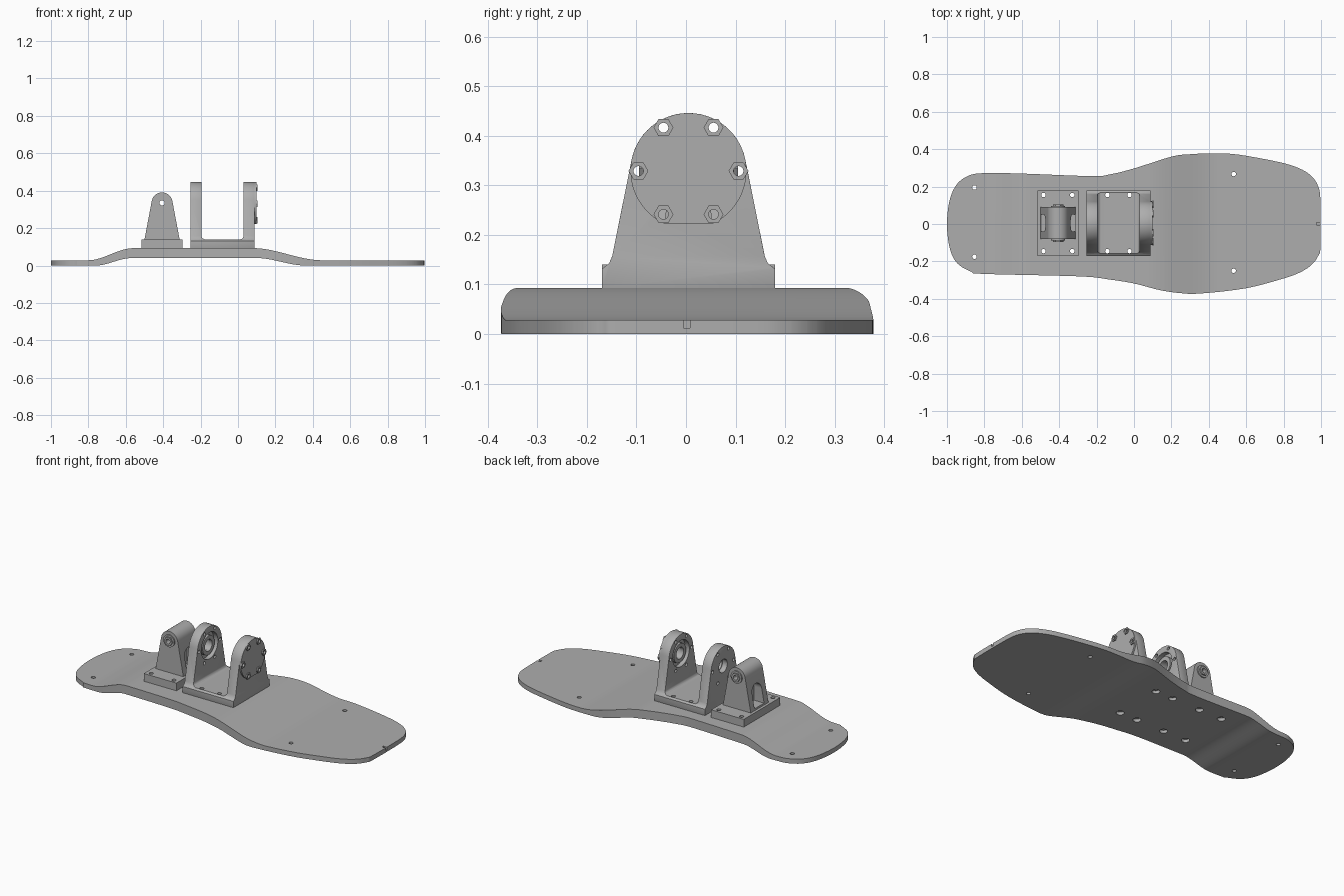
import bpy, bmesh
from math import sin, cos, pi, radians
from mathutils import Vector

old = bpy.data.objects.get("Cube")
if old:
    bpy.data.objects.remove(old, do_unlink=True)

grey = bpy.data.materials.new("plain grey")
grey.use_nodes = True
colour = (0.42, 0.42, 0.42, 1)
grey.diffuse_color = colour
grey.node_tree.nodes["Principled BSDF"].inputs["Base Color"].default_value = colour


# ---- helpers ----
def arc(cx, cy, r, start, end, n):
    angles = [radians(start + (end - start) * i / n) for i in range(n + 1)]
    return [(cx + r * cos(a), cy + r * sin(a)) for a in angles]


def circle(cx, cy, r, n=32):
    return arc(cx, cy, r, 0, 360, n)[:-1]


def rect(left, right, low, high):
    return [(left, low), (right, low), (right, high), (left, high)]


def prism(name, outline, axis, lo, hi):
    """Extrude a flat outline along the named axis."""
    place = {"x": lambda u, v, w: (w, u, v),
             "y": lambda u, v, w: (u, w, v),
             "z": lambda u, v, w: (u, v, w)}[axis]
    bm = bmesh.new()
    face = bm.faces.new([bm.verts.new(place(u, v, lo)) for u, v in outline])
    extruded = bmesh.ops.extrude_face_region(bm, geom=[face], use_keep_orig=True)
    moved = [g for g in extruded["geom"] if isinstance(g, bmesh.types.BMVert)]
    bmesh.ops.translate(bm, verts=moved, vec=Vector(place(0, 0, hi - lo)))
    bmesh.ops.recalc_face_normals(bm, faces=bm.faces)
    mesh = bpy.data.meshes.new(name)
    bm.to_mesh(mesh)
    bm.free()
    mesh.materials.append(grey)
    obj = bpy.data.objects.new(name, mesh)
    bpy.context.collection.objects.link(obj)
    return obj


def activate(obj):
    bpy.ops.object.select_all(action="DESELECT")
    obj.select_set(True)
    bpy.context.view_layer.objects.active = obj


def combine(obj, outline, axis, lo, hi, operation="DIFFERENCE"):
    """Cut, join or intersect the object with an extruded outline."""
    tool = prism("helper", outline, axis, lo, hi)
    tool.hide_render = True
    mod = obj.modifiers.new("shape", "BOOLEAN")
    mod.operation, mod.solver, mod.object = operation, "EXACT", tool
    activate(obj)
    bpy.ops.object.modifier_apply(modifier=mod.name)
    bpy.data.objects.remove(tool, do_unlink=True)


def smooth(obj):
    activate(obj)
    bpy.ops.object.shade_smooth_by_angle(angle=radians(30))


def closed_spline(points, steps=5):
    result = []
    n = len(points)
    for i in range(n):
        a, b, c, d = (Vector(points[(i + k) % n]) for k in (-1, 0, 1, 2))
        for s in range(steps):
            t = s / steps
            p = b + (c - a) * t / 2 + (a * 2 - b * 5 + c * 4 - d) * t**2 / 2
            p += (b * 3 - a - c * 3 + d) * t**3 / 2
            result.append((p.x, p.y))
    return result


def ease(x, start, end):
    t = min(max((x - start) / (end - start), 0), 1)
    return t * t * (3 - 2 * t)


# ---- deck: plan outline intersected with the raised side profile ----
plan = [(-1, 0), (-.985, .13), (-.945, .215), (-.88, .26), (-.8, .272), (-.61, .27),
        (-.23, .256), (-.13, .265), (0, .297), (.2, .36), (.3, .373), (.435, .378),
        (.565, .37), (.78, .33), (.885, .297), (.95, .255), (.985, .2), (.997, .12),
        (.997, -.12), (.985, -.17), (.95, -.218), (.885, -.26), (.78, -.297),
        (.59, -.345), (.35, -.372), (.243, -.369), (.136, -.353), (0, -.318),
        (-.13, -.297), (-.29, -.28), (-.8, -.267), (-.87, -.255), (-.945, -.21),
        (-.985, -.13)]
xs = [-1.1 + i * .02 for i in range(111)]
top = [(x, .028 + .065 * ease(x, -.8, -.56) * (1 - ease(x, .08, .45))) for x in xs]
bottom = [(x, .04 * ease(x, -.76, -.57) * (1 - ease(x, .1, .36))) for x in xs]
deck = prism("deck", closed_spline(plan), "z", -.1, .2)
combine(deck, bottom + top[::-1], "y", -.5, .5, "INTERSECT")
combine(deck, rect(.975, 1.1, -.005, .008), "z", .012, .1)
for x, y in [(-.853, .195), (-.853, -.175), (.533, .267), (.533, -.25)]:
    combine(deck, circle(x, y, .012, 20), "z", -.1, .2)

# mounting holes shared by the deck and the two brackets
MID = .005
post_holes = [(x, MID + s * .15) for x in (-.484, -.33) for s in (-1, 1)]
fork_holes = [(x, MID + s * .15) for x in (-.142, -.024) for s in (-1, 1)]
for x, y in post_holes + fork_holes:
    combine(deck, circle(x, y, .012, 20), "z", -.1, .2)
    combine(deck, circle(x, y, .022, 20), "z", -.1, .058)
smooth(deck)

# ---- fork bracket: flanged profile with a gap between two cheeks ----
CZ = .329
R = .117
side = [(.175, .092), (.175, .131), (.17, .135), (.16, .143), (.154, .157)]
outline = ([(MID + y, z) for y, z in side] + arc(MID, CZ, R, 10.5, 169.5, 28)
           + [(MID - y, z) for y, z in reversed(side)])
fork = prism("fork_bracket", outline, "x", -.254, .088)
gap = (arc(-.175, .16, .02, 180, 270, 6) + arc(.01, .16, .02, 270, 360, 6)
       + [(.03, .6), (-.195, .6)])
combine(fork, gap, "y", -.4, .4)
bevel = fork.modifiers.new("soft edges", "BEVEL")
bevel.width, bevel.segments = .005, 2
bevel.limit_method, bevel.angle_limit = "ANGLE", radians(60)
activate(fork)
bpy.ops.object.modifier_apply(modifier=bevel.name)
for x, y in fork_holes:
    combine(fork, circle(x, y, .012, 20), "z", 0, .3)
combine(fork, circle(MID, CZ, .04), "x", -.3, .2)
combine(fork, circle(MID, CZ, .08, 40), "x", -.222, .057)

# cover plate on the outer cheek, with flat lower edge
cover = prism("cover_plate", arc(MID, CZ, R, -66, 246, 44), "x", .088, .098)

# bolt circle: aligned holes and hexagonal nuts
for k in range(6):
    y = MID + .101 * cos(k * pi / 3)
    z = CZ + .101 * sin(k * pi / 3)
    for part in (fork, cover):
        combine(part, circle(y, z, .01, 16), "x", -.4, .3)
    nut = prism("cover_nut", circle(y, z, .02, 6), "x", .098, .105)
    combine(nut, circle(y, z, .01, 16), "x", 0, .3)
    smooth(nut)
smooth(fork)
smooth(cover)

# bearing rings inside both cheek recesses
for name, lo, hi in [("right_bearing", -.222, -.202), ("left_bearing", .037, .057)]:
    ring = prism(name, circle(MID, CZ, .058), "x", lo, hi)
    combine(ring, circle(MID, CZ, .035), "x", -.4, .3)
    smooth(ring)

# ---- post bracket: base plate and tapered upright with side pockets ----
PX = -.406
PZ = .335
base = prism("post_base", rect(PX - .11, PX + .11, MID - .175, MID + .175), "z", .092, .14)
for x, y in post_holes:
    combine(base, circle(x, y, .012, 20), "z", 0, .3)
smooth(base)

taper = ([(PX - .094, .139), (PX + .094, .139)] + arc(PX, PZ, .056, 10, 170, 24))
post = prism("post_upright", taper, "y", MID - .085, MID + .085)
pocket = [(MID - .046, .15), (MID + .046, .15)] + arc(MID, .235, .046, 0, 180, 16)
combine(post, pocket, "x", -.6, PX - .025)
combine(post, pocket, "x", PX + .025, -.2)
combine(post, circle(PX, PZ, .014, 20), "y", -.3, .3)
smooth(post)

# pivot collar and nut on each end of the post
for s in (-1, 1):
    for name, r, n, start, end in [("pivot_collar", .037, 32, .085, .092),
                                   ("pivot_nut", .028, 6, .092, .1)]:
        lo, hi = sorted((MID + s * start, MID + s * end))
        part = prism(name, circle(PX, PZ, r, n), "y", lo, hi)
        combine(part, circle(PX, PZ, .014, 20), "y", -.3, .3)
        smooth(part)
